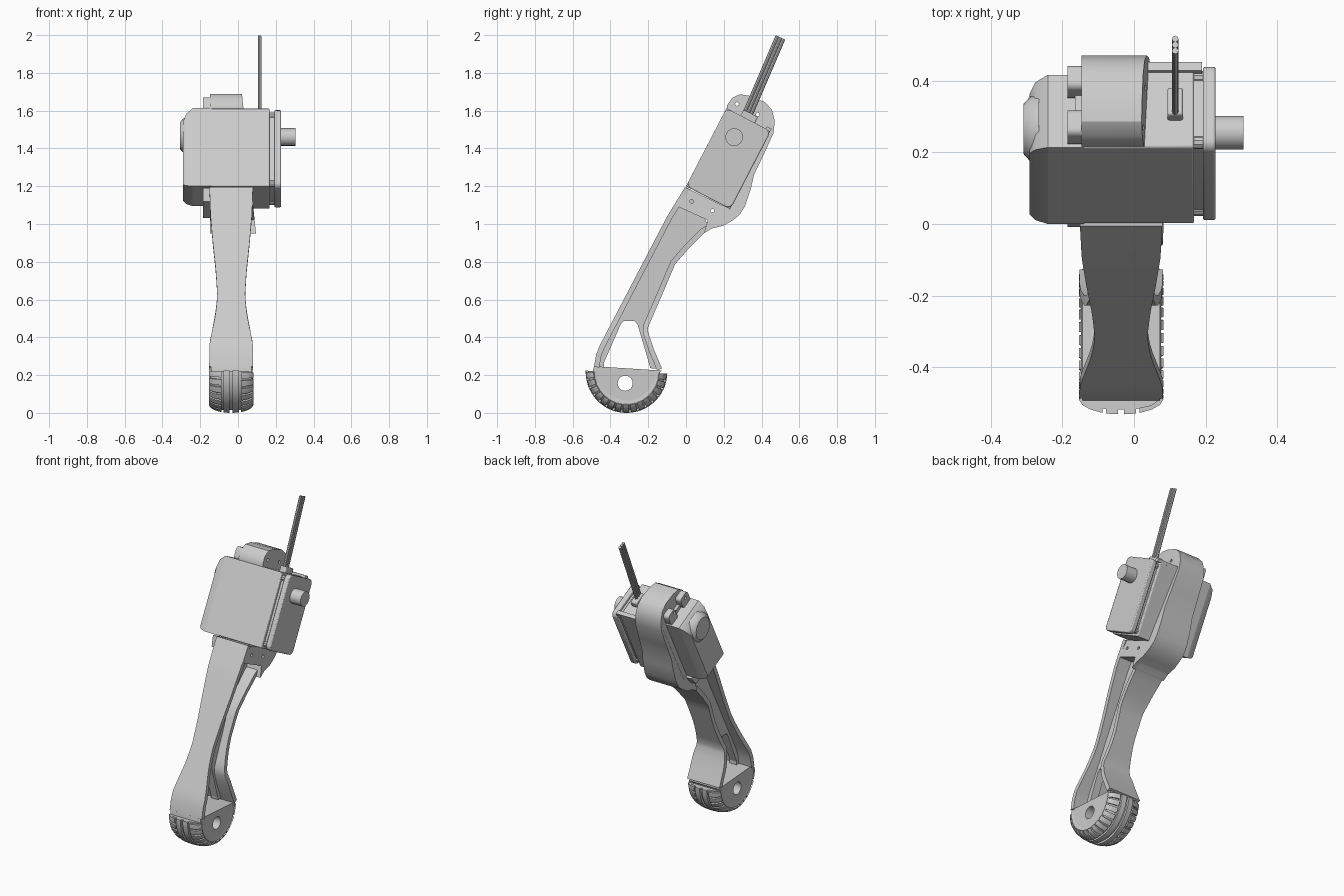
import bpy, bmesh, math
from mathutils import Vector

if "Cube" in bpy.data.objects:
    bpy.data.objects.remove(bpy.data.objects["Cube"])

grey = bpy.data.materials.new("light_grey")
grey.use_nodes = True
grey.diffuse_color = (0.6, 0.6, 0.6, 1)
grey.node_tree.nodes["Principled BSDF"].inputs["Base Color"].default_value = (0.6, 0.6, 0.6, 1)

MID = -0.036  # x of the leg's middle plane


def P(u, v):
    """Point (y, z) in the tilted motor frame: u along the motor, v to its back."""
    return (0.46 * u + 0.888 * v, 1.2 + 0.888 * u - 0.46 * v)


def finish(name, bm, bevel=0, smooth=True):
    bmesh.ops.recalc_face_normals(bm, faces=bm.faces)
    me = bpy.data.meshes.new(name)
    bm.to_mesh(me)
    bm.free()
    ob = bpy.data.objects.new(name, me)
    bpy.context.collection.objects.link(ob)
    me.materials.append(grey)
    if bevel:
        mod = ob.modifiers.new("bevel", 'BEVEL')
        mod.width, mod.segments, mod.limit_method = bevel, 2, 'ANGLE'
    if smooth:
        bpy.ops.object.select_all(action='DESELECT')
        ob.select_set(True)
        bpy.context.view_layer.objects.active = ob
        bpy.ops.object.shade_smooth_by_angle(angle=math.radians(32))
    return ob


def loft(name, rings, closed=False, **kw):
    """Skin a list of equal-length 3D rings and cap the ends."""
    bm = bmesh.new()
    vs = [[bm.verts.new(p) for p in ring] for ring in rings]
    n = len(vs[0])
    for a, b in zip(vs, vs[1:]):
        for i in range(n):
            bm.faces.new((a[i], a[(i + 1) % n], b[(i + 1) % n], b[i]))
    bm.faces.new(vs[0])
    bm.faces.new(vs[-1])
    return finish(name, bm, **kw)


def prism(name, pts, x0, x1, **kw):
    """Extrude a (y, z) outline across x; the ends may slope with z."""
    f0 = x0 if callable(x0) else lambda z: x0
    f1 = x1 if callable(x1) else lambda z: x1
    return loft(name, [[(f(z), y, z) for y, z in pts] for f in (f0, f1)], **kw)


def rect(u0, u1, v0, v1, r=0):
    if not r:
        return [P(u0, v0), P(u1, v0), P(u1, v1), P(u0, v1)]
    out = []
    for k, (u, v) in enumerate([(u1 - r, v1 - r), (u0 + r, v1 - r), (u0 + r, v0 + r), (u1 - r, v0 + r)]):
        for j in range(5):
            a = math.pi / 2 * (k + j / 4)
            out.append(P(u + r * math.cos(a), v + r * math.sin(a)))
    return out


def circle(y, z, r, n=24):
    return [(y + r * math.cos(2 * math.pi * i / n), z + r * math.sin(2 * math.pi * i / n)) for i in range(n)]


def cut(ob, *outlines):
    """Cut outlines straight through a part."""
    for pts in outlines:
        c = prism("cutter", pts, -0.6, 0.6, smooth=False)
        c.hide_render = True
        mod = ob.modifiers.new("cut", 'BOOLEAN')
        mod.object, mod.operation, mod.solver = c, 'DIFFERENCE', 'EXACT'
        bpy.context.view_layer.objects.active = ob
        bpy.ops.object.modifier_apply(modifier=mod.name)
        bpy.data.objects.remove(c)


# Leg: front and rear flanges whose width varies with height
WIDTHS = [(0.2, 0.117), (0.37, 0.115), (0.43, 0.102), (0.52, 0.083), (0.62, 0.073),
          (0.75, 0.081), (0.9, 0.097), (1.05, 0.11), (1.2, 0.115)]


def half(z):
    for (a, wa), (b, wb) in zip(WIDTHS, WIDTHS[1:]):
        if z <= b:
            return wa + (wb - wa) * max(0, (z - a) / (b - a))
    return WIDTHS[-1][1]


def flange(name, path, thick):
    pts = []
    for (y0, z0), (y1, z1) in zip(path, path[1:]):
        n = max(1, round((Vector((y1, z1)) - Vector((y0, z0))).length / 0.05))
        pts += [(y0 + (y1 - y0) * i / n, z0 + (z1 - z0) * i / n) for i in range(n)]
    pts.append(path[-1])
    rings = []
    for i, (y, z) in enumerate(pts):
        a, b = pts[max(i - 1, 0)], pts[min(i + 1, len(pts) - 1)]
        t = Vector((b[0] - a[0], b[1] - a[1])).normalized()
        yi, zi = y + t.y * thick, z - t.x * thick
        w = half(z)
        rings.append([(MID - w, y, z), (MID + w, y, z), (MID + w, yi, zi), (MID - w, yi, zi)])
    loft(name, rings)


front_path = [(-0.487, 0.245), (-0.475, 0.31), (-0.455, 0.36), (-0.1, 1.04), (-0.005, 1.195)]
rear_path = [(-0.127, 0.235), (-0.17, 0.336), (-0.2, 0.427), (-0.2, 0.455), (-0.12, 0.64),
             (-0.058, 0.787), (0.02, 0.877), (0.095, 0.951), (0.138, 0.977)]
flange("leg_front_flange", front_path, 0.028)
flange("leg_rear_flange", rear_path, -0.028)

# Thin central web with a triangular opening
web = prism("leg_web", [(y + 0.01, z) for y, z in front_path] + [(y - 0.01, z) for y, z in reversed(rear_path)],
            MID - 0.025, MID + 0.025)
cut(web, [(-0.435, 0.235), (-0.435, 0.265), (-0.345, 0.47), (-0.33, 0.487), (-0.275, 0.487), (-0.257, 0.47),
          (-0.192, 0.25), (-0.19, 0.22)])

# Clamp: neck, back strap and top cap as one C-shaped profile
strap = prism("motor_clamp", [
    (-0.06, 1.1), (-0.005, 1.195), P(0, 0.262), P(0.463, 0.262), P(0.463, 0.003), (0.217, 1.627),
    (0.245, 1.668), (0.286, 1.687), (0.34, 1.678), (0.418, 1.645), (0.455, 1.605), (0.47, 1.545),
    (0.463, 1.48), (0.41, 1.365), (0.36, 1.26), (0.344, 1.19), (0.312, 1.094), (0.285, 1.05),
    (0.249, 1.02), (0.195, 0.99), (0.138, 0.977), (0.095, 0.951), (0.115, 1.02)],
    -0.147, lambda z: 0.08 - 0.1 * (z - 1.1))
screws = [(0.03, 1.12), (0.14, 1.07), (0.27, 1.635), (0.38, 1.58)]
cut(strap, *[circle(y, z, 0.01, 12) for y, z in screws])

# Side lugs on the clamp
lower = prism("clamp_lower_lug", [P(-0.005, 0.01), P(-0.005, 0.24), P(-0.075, 0.22), P(-0.075, 0.03)], -0.185, -0.145)
cut(lower, *[circle(y, z, 0.01, 12) for y, z in screws[:2]])
for name, v0, v1, (y, z) in (("clamp_front_lug", 0.005, 0.085, screws[2]), ("clamp_rear_lug", 0.15, 0.225, screws[3])):
    lug = prism(name, rect(0.46, 0.54, v0, v1, 0.02), -0.185, -0.145)
    cut(lug, circle(y, z, 0.01, 12))
prism("clamp_lug_bridge", rect(0.46, 0.49, 0.04, 0.2), -0.165, -0.145)

# Motor: gearbox body, tapered end, round end cap
prism("motor_body", rect(0, 0.465, 0, 0.262), -0.146, 0.168, bevel=0.006)
prism("motor_rear_body", rect(0, 0.465, 0, 0.228), -0.24, -0.14)
loft("motor_tapered_end", [[(x, y, z) for y, z in rect(*r)] for x, r in
                           ((-0.24, (0, 0.465, 0, 0.228)), (-0.275, (0.008, 0.435, 0.008, 0.22)),
                            (-0.292, (0.02, 0.39, 0.02, 0.205)))])
loft("motor_end_cap", [[(x, y, z) for y, z in circle(*P(0.36, 0.112), r)] for x, r in
                       ((-0.265, 0.098), (-0.29, 0.09), (-0.308, 0.07))])
prism("motor_top_rim", rect(0.46, 0.478, 0.235, 0.262), 0.02, 0.19)

# Gearbox cover plate, spacer and output shaft
prism("cover_spacer", rect(0.02, 0.445, 0.02, 0.245, 0.03), 0.16, 0.2)
prism("cover_plate", rect(0, 0.465, 0, 0.265, 0.03), 0.192, 0.228, bevel=0.006)
prism("output_shaft", circle(0.255, 1.46, 0.047, 16), 0.2, 0.305)
for i, v in enumerate((0.03, 0.235)):
    for j, u in enumerate((0.03, 0.435)):
        prism(f"cover_screw_{i}{j}", circle(*P(u, v), 0.018, 10), 0.16, 0.2)

# Three-wire cable and its socket
prism("cable_socket", rect(0.44, 0.5, 0.085, 0.17), 0.093, 0.137, bevel=0.006)
for i in (-1, 0, 1):
    rings = []
    for y, z in ((0.325, 1.58), (0.5, 1.988)):
        c = Vector((0.115, y + 0.0165 * i, z - 0.0075 * i))
        rings.append([c + Vector((0.009 * math.cos(a), 0.009 * math.sin(a), -0.0036 * math.sin(a)))
                      for a in (k * math.pi / 4 for k in range(8))])
    loft(f"cable_wire_{i + 2}", rings)

# Foot: half disc with a through hole
CY, CZ = -0.315, 0.216


def arc_points(r, a0, a1, n):
    return [(CY + r * math.cos(math.radians(a0 + (a1 - a0) * i / n)),
             CZ + r * math.sin(math.radians(a0 + (a1 - a0) * i / n))) for i in range(n + 1)]


foot = prism("foot_core", [(-0.487, 0.247)] + arc_points(0.178, 180, 360, 32) + [(-0.13, 0.224)],
             MID - 0.108, MID + 0.108)
cut(foot, circle(-0.322, 0.157, 0.04))


# Tyre: curved band with ribs and shoulder blocks
def sweep(name, profile, a0, a1, n):
    """Sweep an (x, r) profile around the foot centre."""
    rings = []
    for i in range(n + 1):
        a = math.radians(a0 + (a1 - a0) * i / n)
        rings.append([(MID + x, CY + r * math.cos(a), CZ + r * math.sin(a)) for x, r in profile])
    return loft(name, rings)


A0, A1 = 178, 358
sweep("tyre_band", [(-0.108, 0.15), (-0.112, 0.172), (-0.085, 0.192), (-0.04, 0.202), (0.04, 0.202),
                    (0.085, 0.192), (0.112, 0.172), (0.108, 0.15)], A0, A1, 40)
for s, side in ((-1, "right"), (1, "left")):
    sweep(f"tyre_rib_{side}", [(s * x, r) for x, r in
                               ((0.008, 0.19), (0.008, 0.216), (0.042, 0.214), (0.042, 0.19))], A0, A1, 40)
    count = 15
    step = (A1 - A0) / count
    for k in range(count):
        a = A0 + k * step + (0.5 if s < 0 else 2.5)
        sweep(f"tread_{side}_{k}", [(s * x, r) for x, r in
              ((0.052, 0.18), (0.052, 0.212), (0.085, 0.203), (0.108, 0.19), (0.118, 0.174), (0.106, 0.166))],
              a, a + step - 3, 3)
